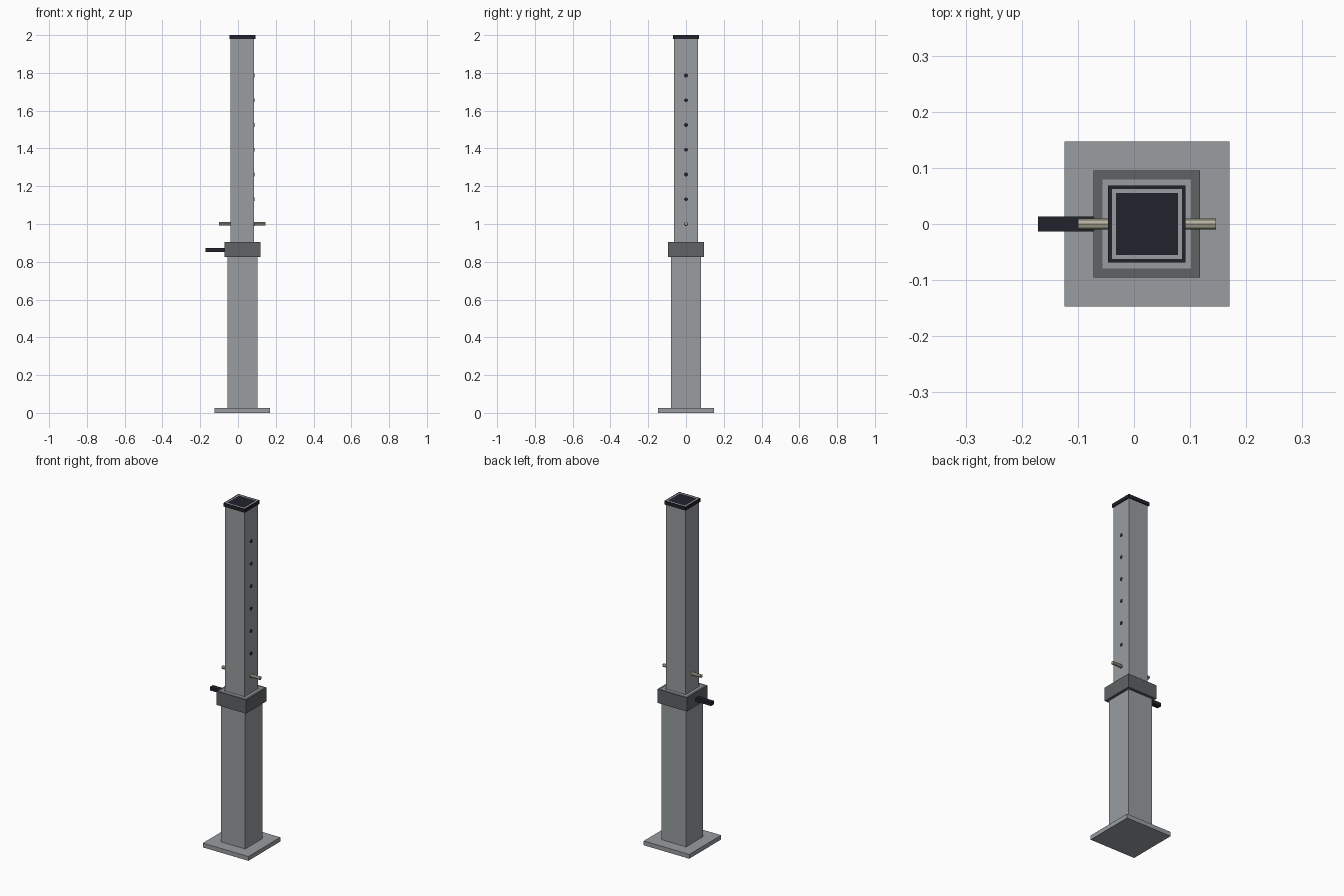
import bpy
import bmesh
import math
from mathutils import Matrix, Vector

cube = bpy.data.objects.get("Cube")
if cube:
    bpy.data.objects.remove(cube, do_unlink=True)

AXIS = 0.023  # x position of the post axis


def material(name, r, g, b):
    m = bpy.data.materials.new(name)
    m.use_nodes = True
    m.diffuse_color = (r, g, b, 1)
    m.node_tree.nodes["Principled BSDF"].inputs["Base Color"].default_value = (r, g, b, 1)
    return m


steel = material("galvanised steel", 0.32, 0.34, 0.35)
dark_steel = material("dark steel", 0.115, 0.125, 0.13)
black = material("black plastic", 0.016, 0.016, 0.026)
brass = material("pale pin metal", 0.46, 0.44, 0.34)


def finish(name, bm, mat):
    bmesh.ops.recalc_face_normals(bm, faces=bm.faces)
    mesh = bpy.data.meshes.new(name)
    bm.to_mesh(mesh)
    bm.free()
    mesh.materials.append(mat)
    obj = bpy.data.objects.new(name, mesh)
    bpy.context.collection.objects.link(obj)
    return obj


def box(name, x0, x1, half_y, z0, z1, mat):
    bm = bmesh.new()
    move = Matrix.Translation(((x0 + x1) / 2, 0, (z0 + z1) / 2))
    size = Matrix.Diagonal((x1 - x0, 2 * half_y, z1 - z0, 1))
    bmesh.ops.create_cube(bm, size=1, matrix=move @ size)
    return finish(name, bm, mat)


def square_tube(name, outer, inner, z0, z1, mat):
    """Hollow square section around the post axis."""
    bm = bmesh.new()
    corners = ((-1, -1), (1, -1), (1, 1), (-1, 1))
    loops = [[bm.verts.new((AXIS + h * x, h * y, z)) for x, y in corners]
             for h, z in ((outer, z0), (outer, z1), (inner, z1), (inner, z0))]
    for a, b in zip(loops, loops[1:] + loops[:1]):
        for i in range(4):
            j = (i + 1) % 4
            bm.faces.new((a[i], a[j], b[j], b[i]))
    return finish(name, bm, mat)


def x_rod(name, x0, x1, z, radius, mat, turn=0):
    """Eight-sided rod lying along x."""
    bm = bmesh.new()
    move = Matrix.Translation(Vector(((x0 + x1) / 2, 0, z)))
    rot = Matrix.Rotation(math.pi / 2, 4, "Y") @ Matrix.Rotation(turn, 4, "Z")
    bmesh.ops.create_cone(bm, cap_ends=True, segments=8, radius1=radius,
                          radius2=radius, depth=x1 - x0, matrix=move @ rot)
    return finish(name, bm, mat)


# Base and outer post
box("base_plate", AXIS - 0.147, AXIS + 0.147, 0.147, 0, 0.025, steel)
square_tube("outer_tube", 0.079, 0.067, 0.025, 0.905, steel)
square_tube("collar", 0.095, 0.079, 0.825, 0.905, dark_steel)

# Sliding inner post with its end cap
INNER = 0.0625
square_tube("inner_tube", INNER, 0.055, 0.6, 2.0, steel)
square_tube("cap_rim", 0.069, INNER, 1.98, 2.0, black)
box("cap_plug", AXIS - 0.055, AXIS + 0.055, 0.055, 1.97, 2.0, black)

# Row of adjustment holes on the left side
face = AXIS + INNER
for i in range(7):
    x_rod(f"adjustment_hole_{i + 1}", face - 0.002, face + 0.001,
          1.0 + 0.131 * i, 0.011, black, math.pi / 8)

# Locking pin and clamp lever
x_rod("locking_pin", AXIS - 0.123, AXIS + 0.123, 1.002, 0.0098, brass)
box("clamp_lever", -0.171, AXIS - 0.09, 0.0135, 0.852, 0.873, black)
